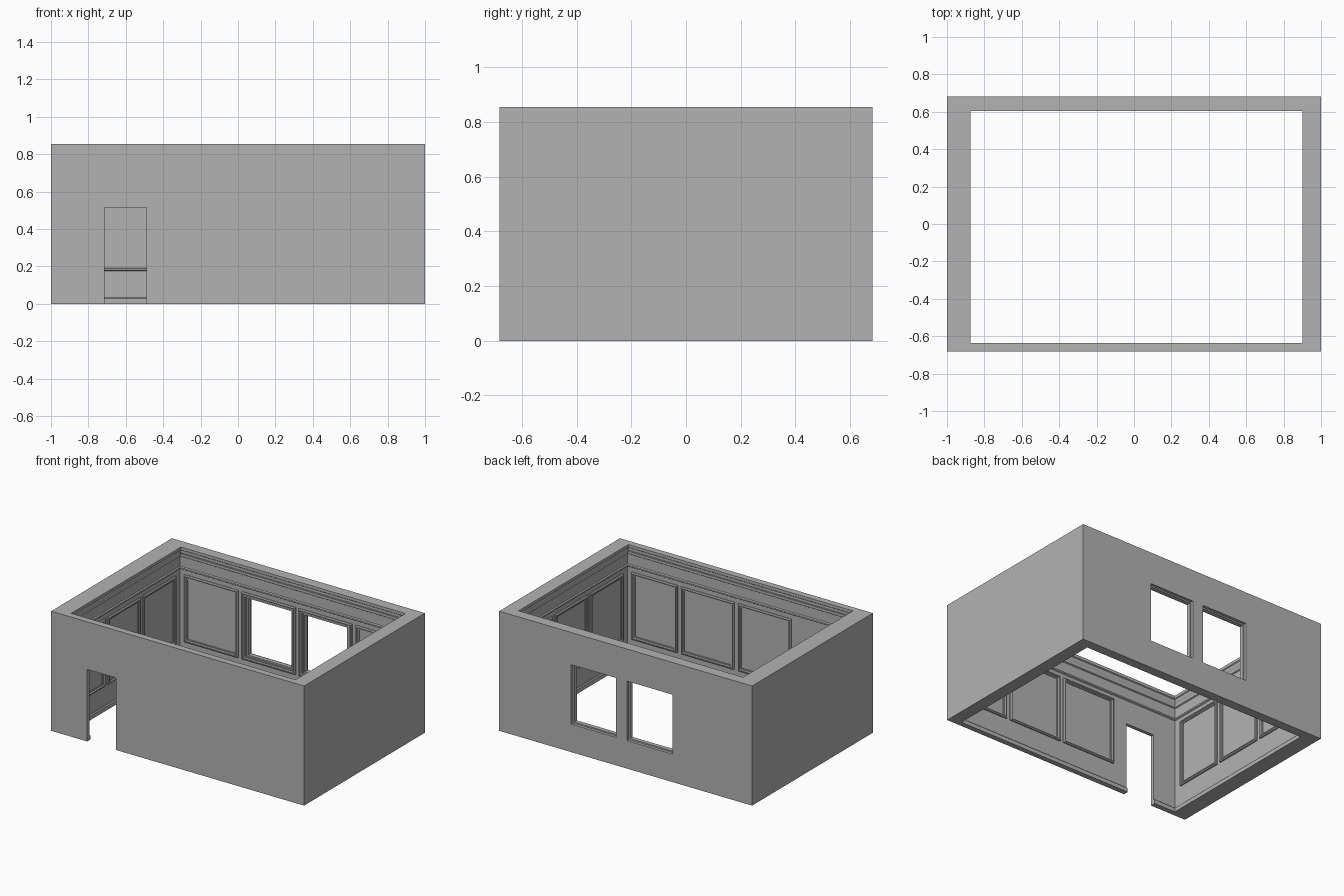
import bpy, bmesh
from mathutils import Vector

cube = bpy.data.objects.get("Cube")
if cube:
    bpy.data.objects.remove(cube, do_unlink=True)

plaster = bpy.data.materials.new("plaster grey")
plaster.use_nodes = True
GREY = (0.45, 0.45, 0.45, 1)
plaster.diffuse_color = GREY
plaster.node_tree.nodes["Principled BSDF"].inputs["Base Color"].default_value = GREY

# Overall shell and the room inside it: x0, x1, y0, y1
HEIGHT = 0.855
OUTER = (-1, 1, -0.682, 0.682)
ROOM = (-0.897, 0.922, -0.657, 0.627)


def make_object(name, bm):
    bmesh.ops.recalc_face_normals(bm, faces=bm.faces)
    mesh = bpy.data.meshes.new(name)
    bm.to_mesh(mesh)
    bm.free()
    mesh.materials.append(plaster)
    obj = bpy.data.objects.new(name, mesh)
    bpy.context.collection.objects.link(obj)
    return obj


def loft(name, rings):
    """Closed band through rectangular rings of four points each."""
    bm = bmesh.new()
    loops = [[bm.verts.new(p) for p in ring] for ring in rings]
    for a, b in zip(loops, loops[1:] + loops[:1]):
        for i in range(4):
            j = (i + 1) % 4
            bm.faces.new((a[i], a[j], b[j], b[i]))
    return make_object(name, bm)


def ring(rect, inset, depth, place):
    u0, u1, v0, v1 = rect
    u0, u1, v0, v1 = u0 + inset, u1 - inset, v0 + inset, v1 - inset
    return [place(u, v, depth) for u, v in ((u0, v0), (u1, v0), (u1, v1), (u0, v1))]


def moulding(name, rect, profile, place):
    """Sweep a profile of (inset, depth) points round a rectangle."""
    return loft(name, [ring(rect, d, h, place) for d, h in profile])


def cut(obj, x0, x1, y0, y1, z0, z1):
    """Cut a box-shaped opening through an object."""
    bm = bmesh.new()
    bmesh.ops.create_cube(bm, size=1)
    for v in bm.verts:
        v.co = Vector(((x0 + x1) / 2 + v.co.x * (x1 - x0),
                       (y0 + y1) / 2 + v.co.y * (y1 - y0),
                       (z0 + z1) / 2 + v.co.z * (z1 - z0)))
    cutter = make_object("cutter", bm)
    cutter.hide_render = True
    mod = obj.modifiers.new("opening", "BOOLEAN")
    mod.operation = "DIFFERENCE"
    mod.solver = "EXACT"
    mod.object = cutter
    bpy.context.view_layer.objects.active = obj
    bpy.ops.object.modifier_apply(modifier=mod.name)
    bpy.data.objects.remove(cutter, do_unlink=True)


# Placement of (u, v, depth) for the floor plan and each inner wall
def plan(u, v, d): return (u, v, d)
def back(u, v, d): return (u, ROOM[3] - d, v)
def front(u, v, d): return (u, ROOM[2] + d, v)
def left(u, v, d): return (ROOM[1] - d, u, v)
def right(u, v, d): return (ROOM[0] + d, u, v)


# Walls
walls = loft("walls", [ring(OUTER, 0, 0, plan), ring(OUTER, 0, HEIGHT, plan),
                       ring(ROOM, 0, HEIGHT, plan), ring(ROOM, 0, 0, plan)])

# Crown, picture rail and skirting
moulding("crown_moulding", ROOM,
         [(0, HEIGHT), (0.022, HEIGHT), (0.022, 0.835), (0.016, 0.83), (0.016, 0.815),
          (0.008, 0.795), (0.008, 0.78), (0, 0.775)], plan)
moulding("picture_rail", ROOM, [(0, 0.705), (0.008, 0.7), (0.008, 0.69), (0, 0.685)], plan)
skirting = moulding("skirting", ROOM, [(0, 0), (0.012, 0), (0.012, 0.028), (0.006, 0.034), (0, 0.034)], plan)

# Doorway through wall and skirting
for part in (walls, skirting):
    cut(part, -0.715, -0.488, -0.8, -0.6, -0.1, 0.515)

# Windows with an inner lining frame
WINDOWS = [(-0.37, -0.01), (0.075, 0.43)]
LINING = [(0, -0.035), (0, -0.005), (0.01, -0.005), (0.01, -0.035)]
for i, (x0, x1) in enumerate(WINDOWS):
    cut(walls, x0, x1, 0.55, 0.75, 0.2, 0.625)
    moulding(f"window_lining_{i + 1}", (x0, x1, 0.2, 0.625), LINING, back)

# Panel frames on every wall
PANEL = [(0, 0), (0, 0.008), (0.006, 0.014), (0.013, 0.014), (0.017, 0.006), (0.025, 0.006), (0.025, 0)]
SIDES = [(-0.6, -0.23), (-0.2, 0.17), (0.2, 0.57)]
LAYOUT = {
    "back": (back, [(-0.86, -0.435), (-0.405, 0.02), (0.045, 0.465), (0.495, 0.885)]),
    "front": (front, [(-0.375, 0.045), (0.075, 0.495), (0.525, 0.885)]),
    "left": (left, SIDES),
    "right": (right, SIDES),
}
for side, (place, spans) in LAYOUT.items():
    for i, (u0, u1) in enumerate(spans):
        moulding(f"{side}_panel_frame_{i + 1}", (u0, u1, 0.175, 0.655), PANEL, place)
